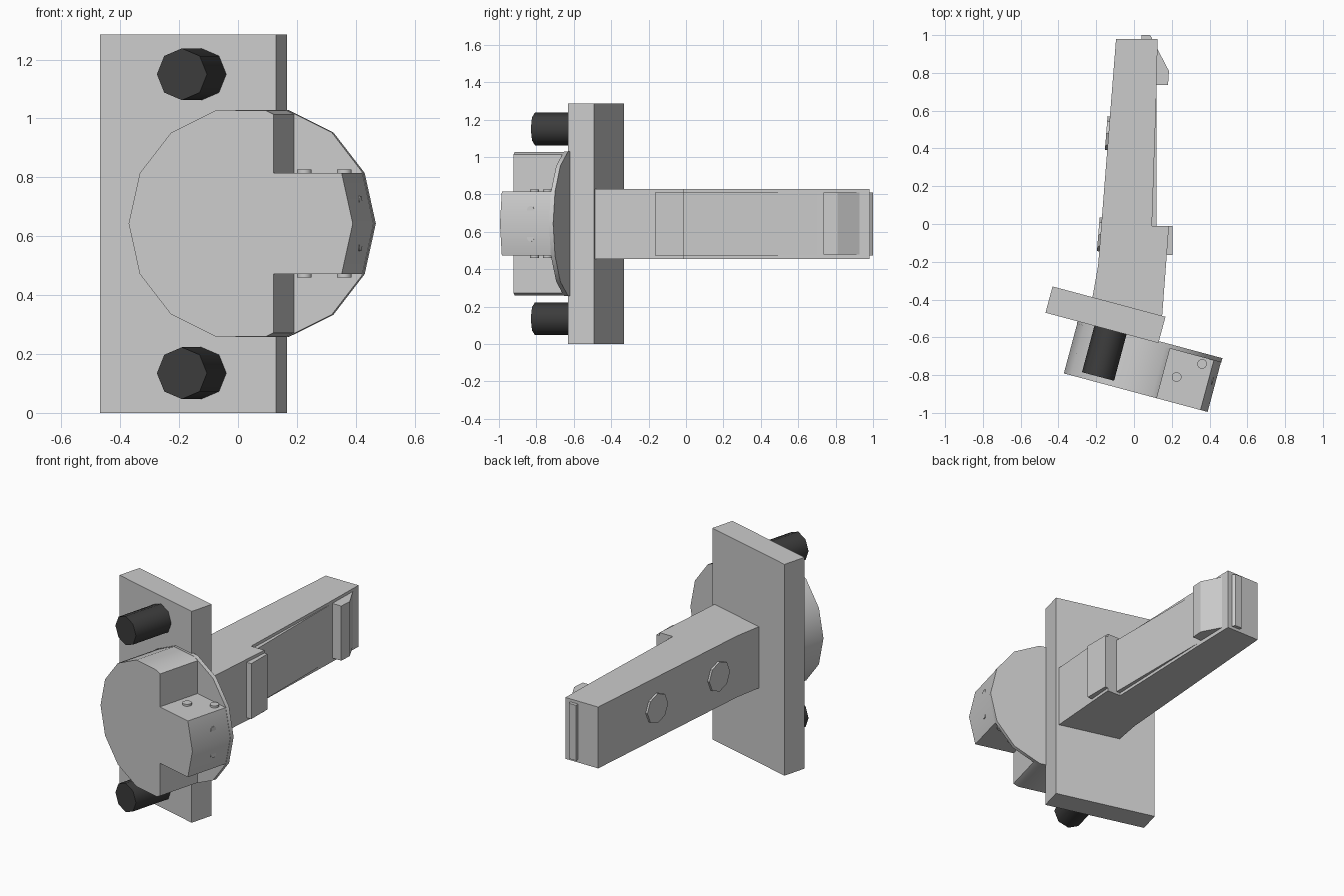
import bpy, bmesh
from math import cos, sin, pi, radians
from mathutils import Matrix, Vector

if "Cube" in bpy.data.objects:
    bpy.data.objects.remove(bpy.data.objects["Cube"])

TILT = Matrix.Rotation(radians(-15), 4, 'Z')   # the head is turned against the arm
FLAT = Matrix.Identity(4)
MID = 0.643                                    # height of the arm and disc axis

dark = bpy.data.materials.new("dark_metal")
dark.diffuse_color = (0.045, 0.045, 0.045, 1)
dark.use_nodes = True
dark.node_tree.nodes["Principled BSDF"].inputs["Base Color"].default_value = dark.diffuse_color


def prism(name, pts, axis, lo, hi, mat=FLAT, smooth=None):
    """Extrude a 2D profile: axis Z uses (x, y), Y uses (x, z), X uses (y, z)."""
    place = {'Z': lambda p, t: (p[0], p[1], t),
             'Y': lambda p, t: (p[0], t, p[1]),
             'X': lambda p, t: (t, p[0], p[1])}[axis]
    bm = bmesh.new()
    a = [bm.verts.new(place(p, lo)) for p in pts]
    b = [bm.verts.new(place(p, hi)) for p in pts]
    n = len(pts)
    bm.faces.new(a)
    bm.faces.new(b[::-1])
    for i in range(n):
        bm.faces.new((a[i], b[i], b[(i + 1) % n], a[(i + 1) % n]))
    bmesh.ops.recalc_face_normals(bm, faces=bm.faces)
    bm.transform(mat)
    me = bpy.data.meshes.new(name)
    bm.to_mesh(me)
    bm.free()
    ob = bpy.data.objects.new(name, me)
    bpy.context.collection.objects.link(ob)
    if smooth:
        bpy.ops.object.select_all(action='DESELECT')
        ob.select_set(True)
        bpy.context.view_layer.objects.active = ob
        bpy.ops.object.shade_smooth_by_angle(angle=radians(smooth))
    return ob


def ring(n, r, cx=0, cy=0):
    return [(cx + r * cos(2 * pi * k / n), cy + r * sin(2 * pi * k / n)) for k in range(n)]


def rect(x0, x1, y0, y1):
    return [(x0, y0), (x1, y0), (x1, y1), (x0, y1)]


# Mounting plate
prism("mounting_plate", rect(-0.331, 0.288, -0.575, -0.431), 'Z', 0, 1.285, TILT)

# Two bolts on the front of the plate
for label, z in (("upper", 1.15), ("lower", 0.135)):
    bolt = prism(label + "_bolt", ring(8, 0.088, 0.025, z), 'Y', -0.829, -0.57, TILT, 50)
    bolt.data.materials.append(dark)

# Fourteen-sided disc with two notches that leave a central block
CX, N, R = 0.24, 0.355, 0.394
rim = ring(14, R, CX, MID)
h, t = R * sin(2 * pi / 14), 0.371
body = (rim[:2] + [(N, MID + h), (N, MID + t)] + rim[3:12]
        + [(N, MID - t), (N, MID - h)] + rim[13:])
prism("notched_disc", body, 'Y', -0.86, -0.58, TILT, 30)
prism("disc_flange", ring(14, 0.396, CX, MID), 'Y', -0.588, -0.565, TILT, 30)

# Rivets above and below the block, small studs on its outer end
for s in (-1, 1):
    for i, (a, b) in enumerate(((0.427, -0.724), (0.540, -0.622))):
        z0, z1 = sorted((MID + s * 0.16, MID + s * 0.183))
        prism(f"block_rivet_{s}_{i}", ring(12, 0.026, a, b), 'Z', z0, z1, TILT, 40)
    prism(f"end_stud_{s}", ring(10, 0.02, -0.695, MID + s * 0.075), 'X', 0.59, 0.618, TILT, 40)

# Arm with a step on its right side
Z0, Z1 = 0.455, 0.828
arm = [(-0.095, 0.98), (-0.19, -0.22), (-0.222, -0.40), (0.148, -0.50), (0.185, -0.01),
       (0.095, -0.01), (0.119, 0.70), (0.125, 0.98)]
prism("arm", arm, 'Z', Z0, Z1)

# Inset fittings along the arm
P0, P1 = 0.473, 0.81
prism("side_panel", [(0.05, -0.05), (0.12, -0.05), (0.12, 0.70), (0.05, 0.70)], 'Z', P0, P1)
prism("step_pad", rect(0.12, 0.205, -0.165, -0.01), 'Z', P0, P1)
prism("side_catch", [(0.08, 0.735), (0.18, 0.735), (0.185, 0.81), (0.122, 0.93), (0.08, 0.93)],
      'Z', P0 + 0.005, P1)
prism("end_tab", [(0.04, 0.95), (0.095, 0.95), (0.095, 0.985), (0.085, 1.0), (0.04, 1.0)],
      'Z', P0, P1)

# Two octagonal caps on the left side, square to the sloping face
slope = Matrix.Rotation(-0.079, 4, 'Z')
for i, (x, y) in enumerate(((-0.135, 0.48), (-0.177, -0.055))):
    place = Matrix.Translation(Vector((x, y, MID))) @ slope
    prism(f"side_cap_{i}", ring(8, 0.09), 'X', -0.012, 0.02, place)
